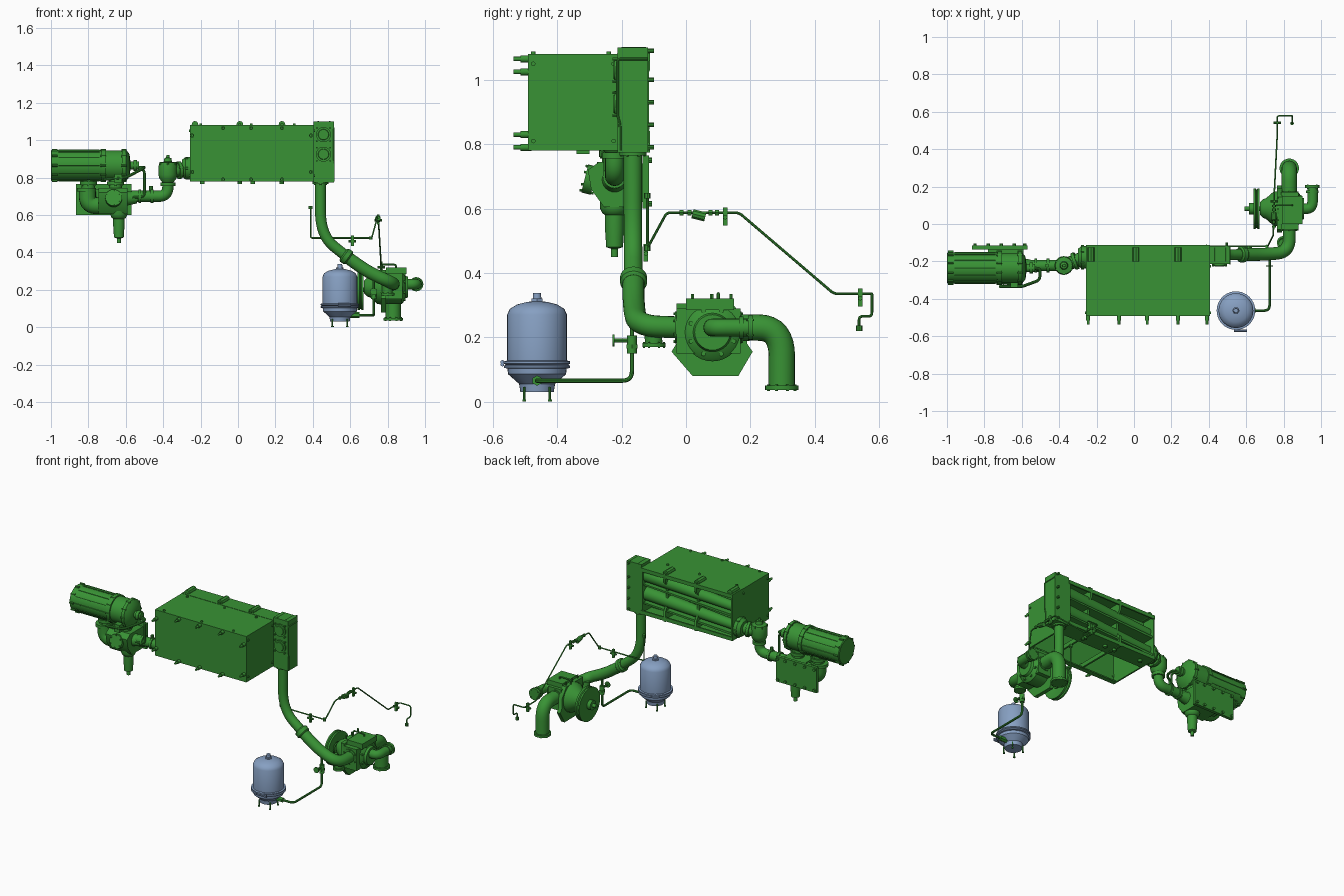
import bpy, bmesh, math
from mathutils import Vector as V

def mat(name, c):
    m = bpy.data.materials.new(name)
    m.diffuse_color = (*c, 1)
    return m

GREEN = mat("green_paint", (0.04, 0.29, 0.035))
BLUE = mat("blue_paint", (0.24, 0.35, 0.54))

def add(name, bm, m=GREEN):
    bmesh.ops.recalc_face_normals(bm, faces=bm.faces)
    me = bpy.data.meshes.new(name)
    bm.to_mesh(me); bm.free()
    me.materials.append(m)
    o = bpy.data.objects.new(name, me)
    bpy.context.collection.objects.link(o)
    return o

def box(name, lo, hi):
    bm = bmesh.new()
    bmesh.ops.create_cube(bm, size=1)
    for v in bm.verts:
        v.co = [(a + b) / 2 + c * (b - a) for a, b, c in zip(lo, hi, v.co)]
    return add(name, bm)

def lathe(name, start, axis, prof, seg=32, m=GREEN):
    # profile = (distance along axis, radius) pairs, capped at both ends
    bm = bmesh.new()
    q = V((0, 0, 1)).rotation_difference(V(axis).normalized())
    rings = [[bm.verts.new(V(start) + q @ V((r * math.cos(2 * math.pi * i / seg), r * math.sin(2 * math.pi * i / seg), d)))
              for i in range(seg)] for d, r in prof]
    for a, b in zip(rings, rings[1:]):
        for i in range(seg):
            bm.faces.new((a[i], a[i - 1], b[i - 1], b[i]))
    bm.faces.new(rings[0]); bm.faces.new(rings[-1])
    return add(name, bm, m)

def cyl(name, a, b, r, r2=None, seg=24, m=GREEN):
    d = V(b) - V(a)
    return lathe(name, a, d, [(0, r), (d.length, r if r2 is None else r2)], seg, m)

def bolts(name, c, axis, R, n, r=0.006, h=0.008):
    ax = V(axis).normalized()
    q = V((0, 0, 1)).rotation_difference(ax)
    for i in range(n):
        t = 2 * math.pi * (i + .5) / n
        p = V(c) + q @ V((R * math.cos(t), R * math.sin(t), 0))
        cyl(name, p - ax * h, p + ax * h, r, seg=6)

def flange(name, c, axis, r, w, n=6):
    ax = V(axis).normalized()
    cyl(name, V(c) - ax * w / 2, V(c) + ax * w / 2, r)
    if n: bolts(name + "_bolt", c, axis, r * .86, n, r * .1, w * .75)

def tube(name, pts, r, bend=0.03, res=5):
    # swept round pipe with rounded corners
    P = [V(p) for p in pts]
    path = [P[0]]
    for a, b, c in zip(P, P[1:], P[2:]):
        u, w = a - b, c - b
        s, e = b + u.normalized() * min(bend, u.length * .49), b + w.normalized() * min(bend, w.length * .49)
        path += [s.lerp(b, t).lerp(b.lerp(e, t), t) for t in [i / 8 for i in range(9)]]
    path.append(P[-1])
    cu = bpy.data.curves.new(name, 'CURVE')
    cu.dimensions = '3D'; cu.bevel_depth = r; cu.bevel_resolution = res; cu.use_fill_caps = True
    s = cu.splines.new('POLY')
    s.points.add(len(path) - 1)
    for p, c in zip(s.points, path): p.co = (*c, 1)
    cu.materials.append(GREEN)
    o = bpy.data.objects.new(name, cu)
    bpy.context.collection.objects.link(o)

def prism(name, pts, axis, d0, d1):
    # outline extruded along x (axis 0) or y (axis 1)
    bm = bmesh.new()
    mk = lambda d: [bm.verts.new((d, a, b) if axis == 0 else (a, d, b)) for a, b in pts]
    A, B = mk(d0), mk(d1)
    bm.faces.new(A); bm.faces.new(B)
    for i in range(len(A)): bm.faces.new((A[i - 1], A[i], B[i], B[i - 1]))
    return add(name, bm)

# cooler housing: shell open at the bottom and back
X0, X1 = -.257, .405
box("cooler_front", (X0, -.492, .78), (X1, -.482, 1.08))
box("cooler_top", (X0, -.492, 1.07), (X1, -.205, 1.08))
for x in (X0, X1 - .01):
    box("cooler_side", (x, -.492, .78), (x + .01, -.115, 1.08))
box("cooler_core", (X0, -.235, .78), (X1, -.205, 1.08))
for z in (.78, 1.07):
    box("frame_lip", (X0, -.215, z), (X1, -.115, z + .012))
for z in (.78, 1.058):
    box("frame_flange", (X0, -.122, z), (X1, -.112, z + .024))
for x in (.01, .235):
    prism("frame_rib", [(-.21, .775), (-.112, .775), (-.112, .84), (-.14, .88), (-.14, .99), (-.112, 1.03), (-.112, 1.09), (-.21, 1.09)], 0, x - .007, x + .007)
    box("bottom_rib", (x - .006, -.485, .782), (x + .006, -.23, .81))
box("bottom_edge", (X0, -.485, .78), (X1, -.46, .788))
for z, s in ((1.02, 1), (.9, -1)):
    cyl("air_manifold", (-.245, -.165, z - .04), (.41, -.165, z), .03, .043, 32)
    prism("manifold_gusset", [(X0, z - .09), (.40, z - .055), (.40, z - .045), (X0, z - .075)], 1, -.21, -.125)
for x in (-.23, .01, .235, .43, .49):
    cyl("lifting_lug", (x, -.2, 1.085), (x, -.125, 1.085), .018, seg=8)
for x in (-.19, .01, .08, .235):
    cyl("drain_boss", (x, -.17, .765), (x, -.17, .785), .012)
for x, zs in ((-.245, (1.025, .83)), (-.08, (1.065, .79)), (.07, (1.065, .79)), (.235, (1.065, .79)), (.39, (1.025, .83))):
    for z in zs:
        cyl("mount_bushing", (x, -.515, z), (x, -.48, z), .011)
        cyl("mount_stud", (x, -.536, z), (x, -.5, z), .007, seg=12)
for x in (X0, X1):
    for y in (-.475, -.225):
        for z in (.81, 1.05):
            cyl("side_bolt", (x - .006, y, z), (x + .006, y, z), .007, seg=12)
for x in (-.2, .07, .3):
    for y in (-.475, -.24):
        cyl("top_bolt", (x, y, 1.078), (x, y, 1.088), .007, seg=12)

# end header with two ports
box("end_header", (.405, -.213, .775), (.512, -.118, 1.10))
for z in (1.03, .925):
    cyl("header_port", (.457, -.222, z), (.457, -.20, z), .04)
    lathe("header_port_cap", (.457, -.226, z), (0, 1, 0), [(0, .027), (.006, .03), (.02, .03)])
    bolts("port_bolt", (.457, -.22, z), (0, 1, 0), .05, 4, .005)
for z in (.79, .86, .93, 1.0, 1.09):
    cyl("header_back_bolt", (.495, -.12, z), (.495, -.1, z), .007, seg=8)
tube("header_seam", [(.513, -.205, .78), (.513, -.205, .86), (.513, -.213, .89), (.513, -.213, 1.065), (.513, -.12, 1.065)], .004, .01, 2)

# main pipe down to the blower
tube("down_pipe", [(.441, -.165, .79), (.441, -.165, .49), (.59, -.163, .37), (.72, -.163, .282)], .029, .13, 7)
tube("lower_pipe", [(.58, -.163, .377), (.70, -.163, .292), (.83, -.15, .235), (.83, .0, .23)], .034, .09, 7)
flange("pipe_top_flange", (.441, -.165, .772), (0, 0, 1), .042, .014)
lathe("pipe_clamp", (.563, -.163, .39), (.81, 0, -.58), [(0, .034), (.008, .042), (.032, .042), (.04, .034)])
cyl("side_stub", (.80, -.105, .24), (.80, -.1, .18), .027)
flange("side_stub_flange", (.80, -.1, .176), (0, 0, 1), .036, .012)

# blower with pulley
bx, by, bz = .83, .082, .215
lathe("pulley", (.64, by, bz - .015), (1, 0, 0), [(0, .085), (0, .108), (.01, .108), (.015, .1), (.02, .108), (.032, .108), (.032, .085), (.02, .04), (.0, .04)], 40)
cyl("pulley_shaft", (.59, by, bz - .015), (.72, by, bz - .015), .012)
cyl("pulley_hub", (.615, by, bz - .015), (.66, by, bz - .015), .03)
lathe("drive_housing", (.675, by, bz), (1, 0, 0), [(0, .035), (.015, .05), (.03, .055), (.07, .09), (.10, .095)])
prism("blower_plate", [(-.045, .155), (.02, .08), (.163, .08), (.207, .155), (.19, .18), (.19, .24), (.145, .305), (-.03, .305), (-.03, .18)], 0, .765, .79)
lathe("blower_body", (.785, by, bz), (1, 0, 0), [(0, .09), (.09, .09), (.10, .08), (.11, .06), (.125, .055)], 32)
box("blower_block", (.785, -.03, .15), (.88, .17, .29))
box("blower_lid", (.79, .0, .285), (.90, .15, .32))
for y in (.0, .06, .12):
    cyl("lid_bolt", (.77, y + .02, .315), (.77, y + .02, .335), .006, seg=6)
bolts("cover_bolt", (.888, by, bz), (1, 0, 0), .072, 8, .008)
flange("inlet_flange", (.83, -.025, .23), (0, 1, 0), .05, .018)
flange("outlet_collar", (.83, .165, .23), (0, 1, 0), .05, .016)
tube("outlet_elbow", [(.83, .15, .23), (.83, .298, .23), (.83, .298, .045)], .041, .115, 8)
flange("outlet_flange", (.83, .298, .043), (0, 0, 1), .052, .014, 8)
tube("side_elbow", [(.89, by, .23), (.955, by, .23), (.955, .2, .23)], .028, .045, 6)
flange("side_elbow_flange", (.953, .2, .23), (0, 1, 0), .038, .016, 4)
cyl("side_elbow_ring", (.953, .165, .23), (.953, .178, .23), .034)
tube("blower_vent", [(.765, .1, .3), (.765, .1, .335), (.845, .1, .335), (.845, .1, .31)], .005, .012, 2)

# receiver tank
tx, ty = .545, -.463
lathe("receiver_tank", (tx, ty, 0), (0, 0, 1), [(.03, .045), (.03, .052), (.055, .056), (.085, .09), (.108, .093), (.27, .093), (.288, .085), (.302, .062), (.31, .03), (.311, .014), (.338, .012)], 32, BLUE)
lathe("tank_clamp", (tx, ty, .103), (0, 0, 1), [(0, .095), (.002, .103), (.008, .103), (.011, .097), (.015, .103), (.022, .103), (.024, .095)], 40, BLUE)
for dz in (.0, .008):
    cyl("clamp_bolt", (tx - .01, ty - .108, .115 + dz), (tx + .06, ty - .108, .115 + dz), .006, seg=8, m=BLUE)
cyl("tank_cap", (tx, ty, .31), (tx, ty, .32), .02, seg=6, m=BLUE)
for sx in (-1, 1):
    for sy in (-1, 1):
        cyl("tank_leg", (tx + .04 * sx, ty + .04 * sy, .004), (tx + .04 * sx, ty + .04 * sy, .045), .004, seg=10)
        cyl("tank_foot", (tx + .04 * sx, ty + .04 * sy, 0), (tx + .04 * sx, ty + .04 * sy, .006), .007, seg=6)

# drain line and valve
tube("drain_line", [(.59, ty, .065), (.725, ty, .065), (.725, -.168, .065), (.725, -.168, .25)], .007, .03, 3)
cyl("drain_fitting", (.59, ty, .065), (.65, ty, .065), .016, seg=6)
cyl("valve_body", (.725, -.168, .15), (.725, -.168, .205), .015, seg=12)
cyl("valve_nut", (.725, -.168, .165), (.725, -.168, .178), .019, seg=6)
cyl("valve_stem", (.725, -.225, .19), (.725, -.165, .19), .007, seg=10)
cyl("valve_handle", (.725, -.228, .19), (.725, -.222, .19), .019, seg=12)

# thin control line with fittings
tube("control_line", [(.388, -.12, .64), (.388, -.12, .477), (.715, -.12, .477), (.745, -.06, .587), (.75, .165, .587), (.765, .46, .335), (.765, .578, .335), (.845, .578, .335), (.845, .578, .265), (.845, .538, .265), (.845, .538, .225)], .0042, .012, 2)
for p in ((.388, -.12, .64), (.845, .538, .228), (.71, -.12, .477)):
    cyl("line_end", V(p) - V((0, 0, .009)), V(p) + V((0, 0, .009)), .01, seg=8)
for x, y, z in ((.612, -.125, .465), (.75, .122, .578), (.765, .542, .326)):
    box("line_bracket", (x - .007, y - .007, z - .03), (x + .007, y + .007, z + .025))
    cyl("bracket_bolt", (x - .02, y, z - .005), (x + .02, y, z - .005), .007, seg=8)
cyl("check_valve", (.748, .02, .584), (.748, .06, .574), .015, seg=10)
for y in (-.02, .005, .07, .09):
    cyl("line_nut", (.748, y, .587), (.748, y + .012, .587), .01, seg=6)

# compressor motor
my, mz = -.235, .865
lathe("motor", (-1.0, my, mz), (1, 0, 0), [(0, .078), (.004, .083), (.27, .083), (.27, .089), (.295, .089), (.295, .081), (.38, .081), (.38, .089), (.40, .089), (.405, .08), (.42, .06), (.425, .02)], 40)
for x in (-.98, -.72, -.61):
    bolts("motor_bolt", (x, my, mz), (1, 0, 0), .086, 10, .007, .014)
for a in range(0, 360, 30):
    c, s = math.cos(math.radians(a)) * .083, math.sin(math.radians(a)) * .083
    cyl("motor_rib", (-.96, my + c, mz + s), (-.74, my + c, mz + s), .003, seg=6)
cyl("shaft_stub", (-.59, my, mz), (-.53, my, mz), .022)
flange("shaft_stub_nut", (-.55, my, mz), (1, 0, 0), .03, .02, 0)
tube("oil_line", [(-.72, -.335, .79), (-.6, -.335, .8), (-.505, -.3, .85), (-.5, -.24, .855), (-.53, -.235, .855)], .008, .02, 3)
tube("return_line", [(-.535, -.235, .85), (-.5, -.25, .84), (-.5, -.25, .7), (-.6, -.25, .69)], .007, .02, 3)
box("terminal_box", (-.66, -.34, .77), (-.62, -.3, .82))

# compressor stage under the motor
for x in (-.80, -.655):
    flange("stage_flange", (x, -.225, .77), (0, 0, 1), .045, .02)
    cyl("stage_neck", (x, -.225, .72), (x, -.225, .81), .036)
tube("intake_elbow", [(-.805, -.225, .745), (-.805, -.225, .65), (-.7, -.225, .65)], .045, .09, 7)
flange("intake_rim", (-.81, -.225, .735), (0, 0, 1), .052, .02, 0)
prism("stage_housing", [(-.14, .745), (-.27, .745), (-.305, .72), (-.295, .66), (-.255, .605), (-.14, .605)], 0, -.745, -.59)
box("back_plate", (-.865, -.135, .60), (-.57, -.115, .765))
for x in (-.85, -.78, -.71, -.64, -.585):
    for z in (.615, .75):
        cyl("plate_bolt", (x, -.125, z), (x, -.105, z), .009, seg=8)
box("back_web", (-.78, -.2, .62), (-.59, -.13, .74))
lathe("oil_filter", (-.637, -.222, .45), (0, 0, 1), [(0, .011), (.025, .011), (.03, .026), (.09, .03), (.13, .03), (.135, .038), (.15, .045), (.18, .045)], 28)
flange("front_cover", (-.665, -.3, .69), (0, 1, -.25), .045, .03, 6)
cyl("stage_port", (-.595, -.222, .69), (-.54, -.222, .69), .04, .028)

# delivery pipe to the cooler
tube("delivery_pipe", [(-.57, -.222, .70), (-.375, -.222, .70), (-.375, -.222, .82)], .03, .05, 6)
for x in (-.525, -.46):
    flange("delivery_collar", (x, -.222, .70), (1, 0, 0), .037, .014, 0)
cyl("delivery_sensor", (-.465, -.222, .70), (-.465, -.222, .755), .01, seg=8)
flange("riser_collar", (-.375, -.222, .765), (0, 0, 1), .04, .02, 0)
lathe("safety_valve", (-.375, -.222, .775), (0, 0, 1), [(0, .03), (.02, .045), (.04, .05), (.085, .05), (.105, .045), (.11, .022), (.13, .018), (.132, .009), (.145, .008)])
bolts("valve_bolt", (-.375, -.222, .875), (0, 0, 1), .045, 6)
tube("cooler_inlet", [(-.375, -.222, .83), (-.32, -.2, .84), (-.25, -.175, .855)], .036, .03, 6)
flange("inlet_clamp", (-.315, -.198, .84), (1, .35, .1), .047, .016)
lathe("cooler_inlet_flange", (-.30, -.178, .85), (1, 0, 0), [(0, .045), (.02, .06), (.05, .06)])
bolts("inlet_bolt", (-.275, -.178, .85), (1, 0, 0), .06, 6)

# bake curves to meshes and smooth round surfaces
bpy.ops.object.select_all(action='SELECT')
bpy.context.view_layer.objects.active = next(o for o in bpy.context.scene.objects if o.type == 'CURVE')
bpy.ops.object.convert(target='MESH')
bpy.ops.object.shade_smooth_by_angle(angle=math.radians(35))
